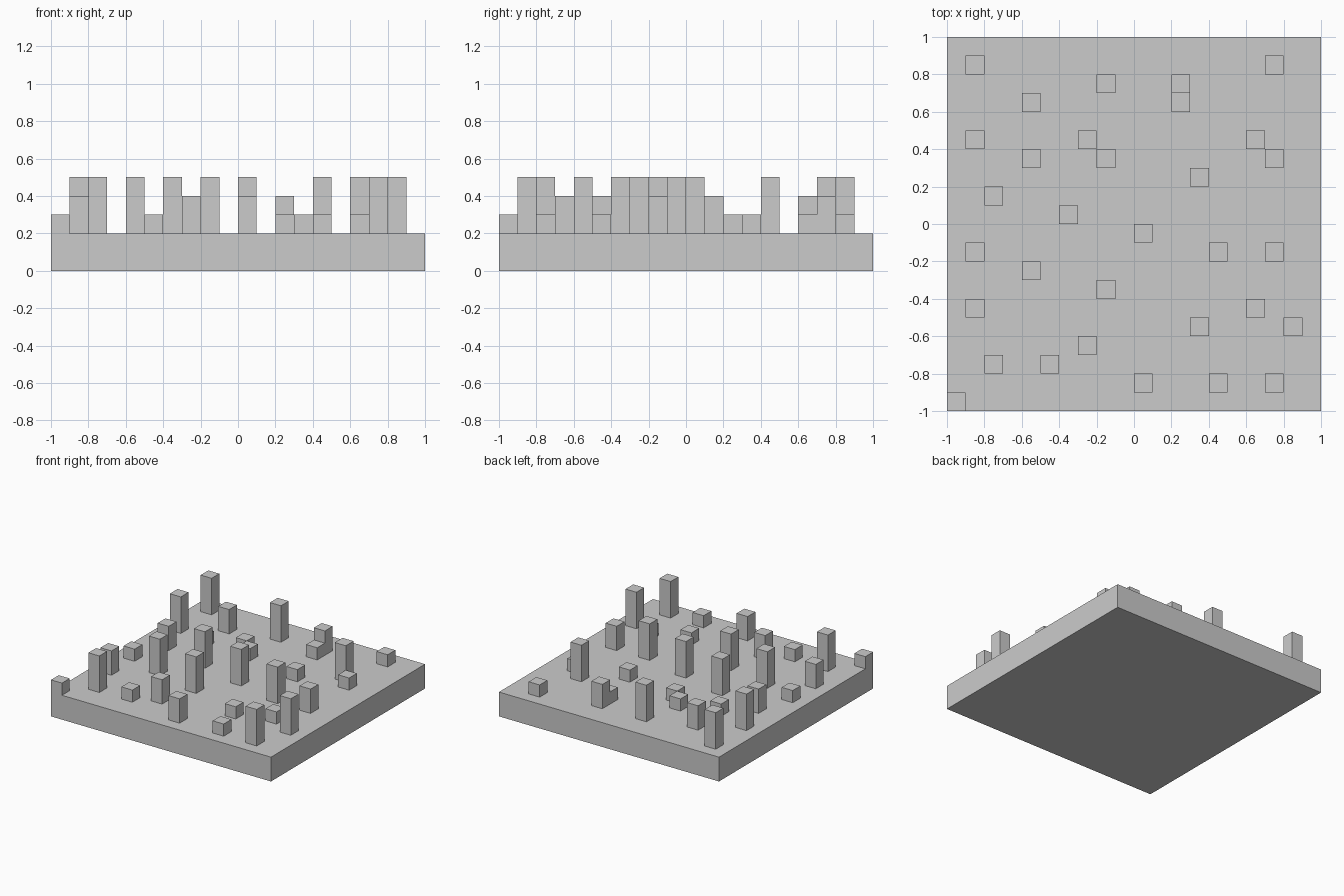
import bpy

if "Cube" in bpy.data.objects:
    bpy.data.objects.remove(bpy.data.objects["Cube"])

CELL = 0.1
BASE_H = 0.2


def box(name, center, size):
    bpy.ops.mesh.primitive_cube_add(size=1, location=center)
    obj = bpy.context.object
    obj.name = name
    obj.scale = size
    bpy.ops.object.transform_apply(location=False, rotation=False, scale=True)
    return obj


# Square slab
box("base_slab", (0, 0, BASE_H / 2), (2, 2, BASE_H))

# Grid cells (column, row from the centre) of the blocks, grouped by height in cells
blocks = {
    1: [(7, 8), (2, 6), (-6, 3), (-3, 4), (-2, 3), (7, 3), (3, 2), (-9, -2),
        (3, -6), (6, -5), (-5, -8), (4, -9), (-10, -10)],
    2: [(-6, 6), (2, 7), (-8, 1), (7, -2), (-9, -5), (-3, -7), (0, -9)],
    3: [(-9, 8), (-2, 7), (-9, 4), (6, 4), (-4, 0), (0, -1), (-6, -3),
        (-2, -4), (4, -2), (8, -6), (-8, -8), (7, -9)],
}
names = {1: "low_block", 2: "medium_block", 3: "tall_block"}

# Square blocks standing on the slab
for level, cells in blocks.items():
    h = level * CELL
    for col, row in cells:
        box(names[level],
            ((col + 0.5) * CELL, (row + 0.5) * CELL, BASE_H + h / 2),
            (CELL, CELL, h))
